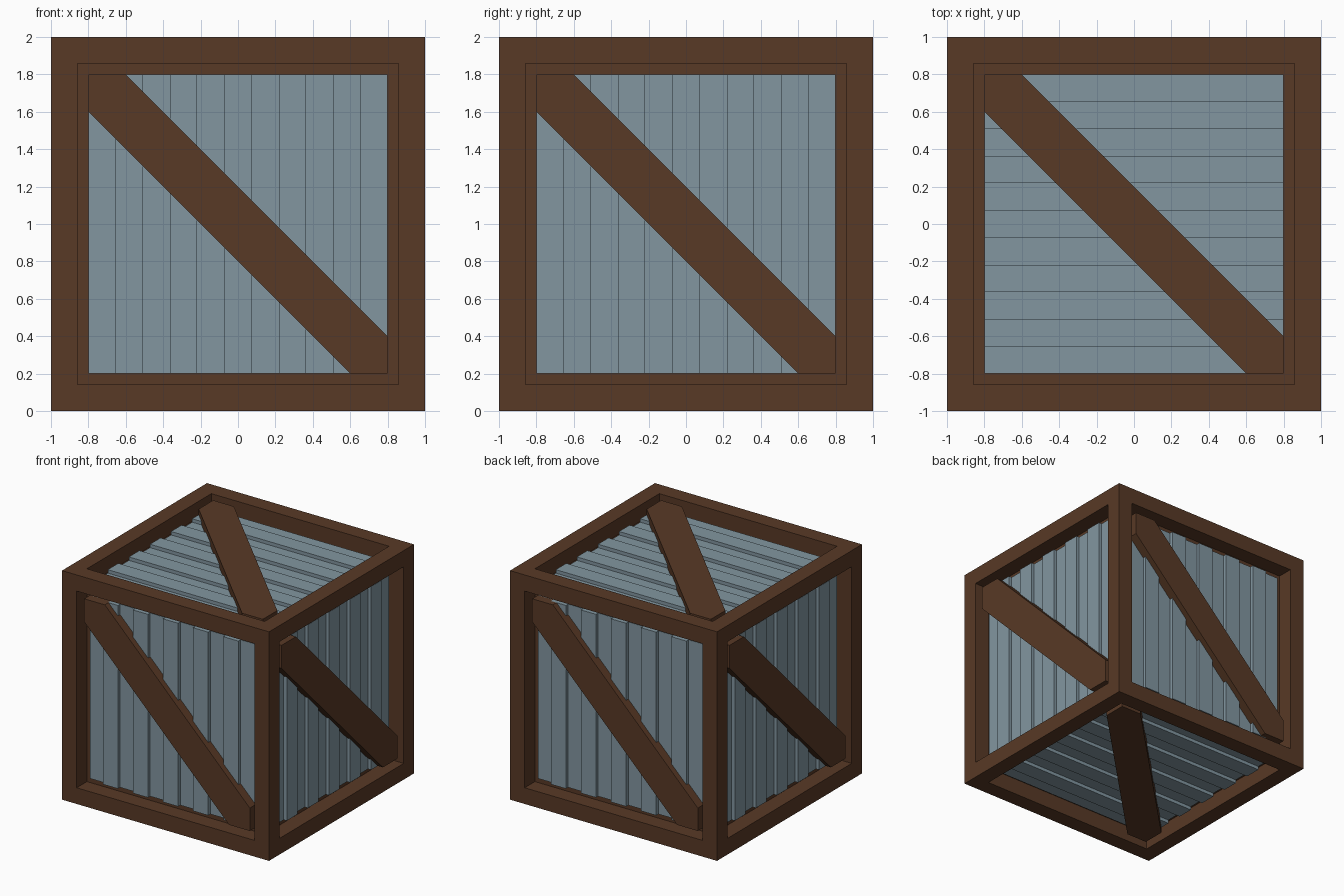
import bpy, bmesh
from math import pi
from mathutils import Matrix

if "Cube" in bpy.data.objects:
    bpy.data.objects.remove(bpy.data.objects["Cube"])

OPEN = 0.8       # half width of each opening
BASE = 0.90      # distance from centre to the recessed slats
RAISED = 0.93    # distance to the raised slats
BRACE = 0.98     # distance to the brace face
SLATS = 11


def material(name, color):
    m = bpy.data.materials.new(name)
    m.diffuse_color = (*color, 1)
    m.use_nodes = True
    m.node_tree.nodes["Principled BSDF"].inputs["Base Color"].default_value = m.diffuse_color
    return m


wood = material("brown_wood", (0.098, 0.041, 0.019))
metal = material("blue_grey_metal", (0.223, 0.305, 0.352))


def finish(name, bm, mat, matrix):
    bmesh.ops.recalc_face_normals(bm, faces=bm.faces)
    me = bpy.data.meshes.new(name)
    bm.to_mesh(me)
    bm.free()
    me.materials.append(mat)
    ob = bpy.data.objects.new(name, me)
    ob.matrix_world = matrix
    bpy.context.collection.objects.link(ob)


def prism(name, points, offset, mat, matrix):
    """Extrude a flat outline along a vector."""
    bm = bmesh.new()
    face = bm.faces.new([bm.verts.new(p) for p in points])
    ext = bmesh.ops.extrude_face_region(bm, geom=[face], use_keep_orig=True)
    verts = [g for g in ext["geom"] if isinstance(g, bmesh.types.BMVert)]
    bmesh.ops.translate(bm, vec=offset, verts=verts)
    finish(name, bm, mat, matrix)


lift = Matrix.Translation((0, 0, 1))

# Frame: cube with a square opening cut into every face
bm = bmesh.new()
bmesh.ops.create_cube(bm, size=2)
faces = bm.faces[:]
bmesh.ops.inset_individual(bm, faces=faces, thickness=0.2)
caps = bmesh.ops.extrude_discrete_faces(bm, faces=faces)["faces"]
for f in caps:
    bmesh.ops.translate(bm, vec=f.normal * -0.2, verts=f.verts)
bmesh.ops.delete(bm, geom=caps, context='FACES')
bmesh.ops.remove_doubles(bm, verts=bm.verts, dist=1e-4)
finish("frame", bm, wood, lift)

# Each side is built facing +z with x right and y up, then turned into place
front = Matrix.Rotation(pi / 2, 4, 'X')
sides = {
    "front": front,
    "right": Matrix.Rotation(pi / 2, 4, 'Z') @ front,
    "back": Matrix.Rotation(pi, 4, 'Z') @ front,
    "left": Matrix.Rotation(-pi / 2, 4, 'Z') @ front,
    "top": Matrix.Identity(4),
    "bottom": Matrix.Rotation(pi, 4, 'X'),
}

# Slatted panel profile: alternating recessed and raised strips
step = 2 * OPEN / SLATS
profile = [(-OPEN, OPEN)]
for i in range(SLATS):
    h = RAISED if i % 2 else BASE
    profile += [(-OPEN + i * step, h), (-OPEN + (i + 1) * step, h)]
profile.append((OPEN, OPEN))

# Diagonal brace outline with corner-fitted ends
a, b = OPEN, OPEN - 0.2
brace = [(-a, a), (-a, b), (b, -a), (a, -a), (a, -b), (-b, a)]

for side, turn in sides.items():
    m = lift @ turn
    if side in ("top", "bottom"):   # slats run along x here
        pts, run = [(-OPEN, u, h) for u, h in profile], (2 * OPEN, 0, 0)
    else:
        pts, run = [(u, -OPEN, h) for u, h in profile], (0, 2 * OPEN, 0)
    prism(side + "_panel", pts, run, metal, m)
    prism(side + "_brace", [(x, y, 0.85) for x, y in brace],
          (0, 0, BRACE - 0.85), wood, m)
